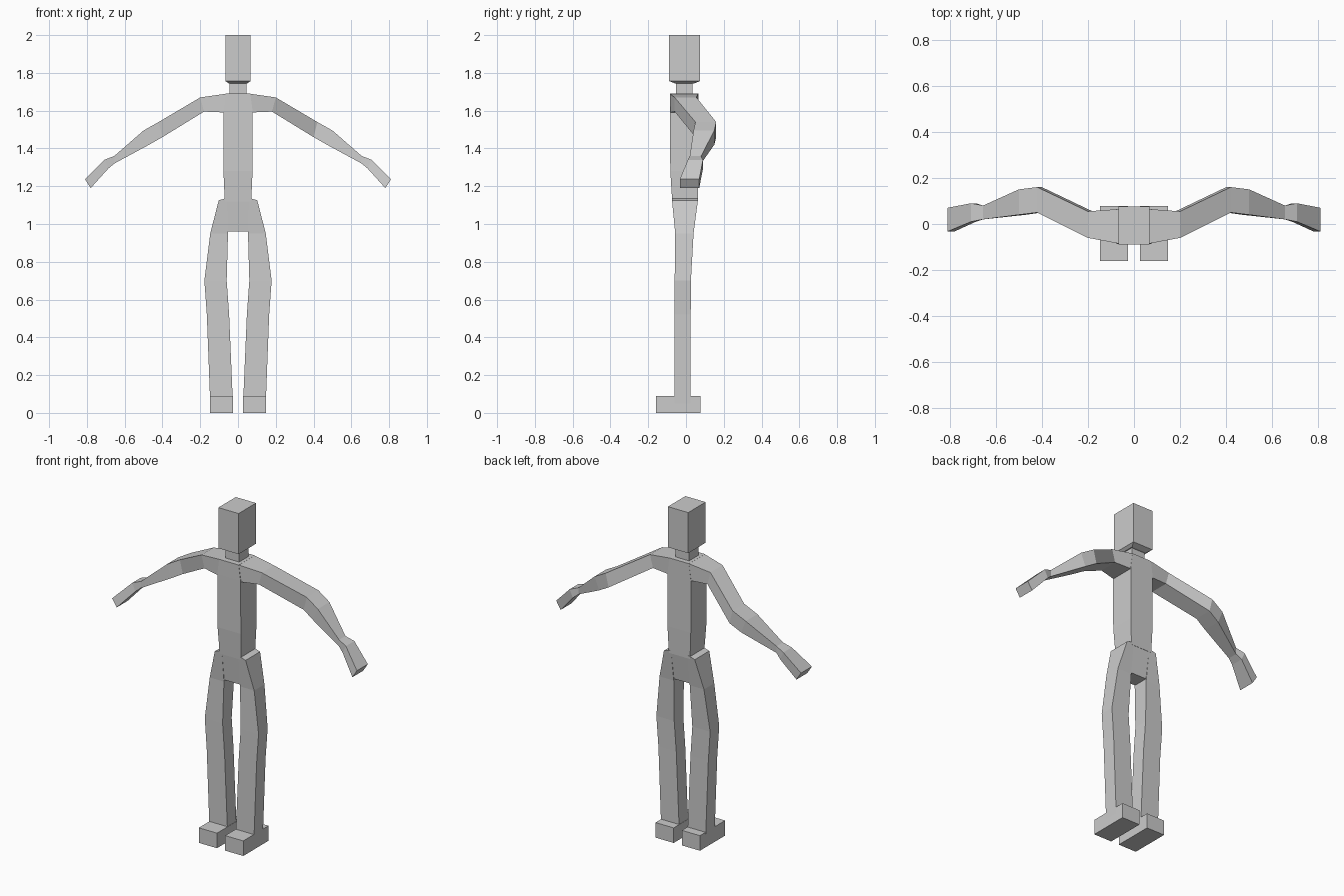
import bpy
import bmesh

# Remove the default cube
default_cube = bpy.data.objects.get("Cube")
if default_cube:
    bpy.data.objects.remove(default_cube, do_unlink=True)

# One plain grey for the whole figure
GREY = (0.6, 0.6, 0.6, 1)
grey = bpy.data.materials.new("plain grey")
grey.use_nodes = True
grey.diffuse_color = GREY
grey.node_tree.nodes["Principled BSDF"].inputs["Base Color"].default_value = GREY


def loft(name, rings):
    """Skin a chain of four-cornered rings and cap both ends."""
    bm = bmesh.new()
    loops = [[bm.verts.new(corner) for corner in ring] for ring in rings]
    for first, second in zip(loops, loops[1:]):
        for i in range(4):
            j = (i + 1) % 4
            bm.faces.new((first[i], first[j], second[j], second[i]))
    bm.faces.new(loops[0])
    bm.faces.new(loops[-1])
    bmesh.ops.recalc_face_normals(bm, faces=bm.faces)
    mesh = bpy.data.meshes.new(name)
    bm.to_mesh(mesh)
    bm.free()
    mesh.materials.append(grey)
    obj = bpy.data.objects.new(name, mesh)
    bpy.context.collection.objects.link(obj)
    return obj


def level_ring(z, left, right, front, back):
    """Horizontal rectangle used for the trunk, head and feet."""
    return [(left, front, z), (right, front, z), (right, back, z), (left, back, z)]


def column(name, sections):
    """Stack symmetric sections given as height, half width, front, back."""
    return loft(name, [level_ring(z, -half, half, front, back)
                       for z, half, front, back in sections])


def limb_ring(side, upper, lower, front, back):
    """Sloping ring from an upper and a lower (x, z) point."""
    (ux, uz), (lx, lz) = upper, lower
    return [(side * ux, front, uz), (side * ux, back, uz),
            (side * lx, back, lz), (side * lx, front, lz)]


# Head, with a shallow taper underneath into the neck
column("head", [(1.745, 0.05, -0.06, 0.045), (1.757, 0.067, -0.09, 0.075),
                (2, 0.067, -0.09, 0.075)])
column("neck", [(1.67, 0.045, -0.053, 0.035), (1.75, 0.045, -0.053, 0.035)])

# Trunk: waist tapers towards the hips
column("torso", [(1.12, 0.07, -0.073, 0.062), (1.28, 0.077, -0.083, 0.065),
                 (1.6, 0.077, -0.086, 0.065), (1.69, 0.065, -0.086, 0.065)])
column("pelvis", [(0.96, 0.053, -0.055, 0.038), (1.13, 0.07, -0.073, 0.062)])

# Arm sections: upper point, lower point, front, back
ARM = [
    ((0.06, 1.69), (0.06, 1.59), -0.086, 0.065),   # shoulder root
    ((0.2, 1.67), (0.18, 1.595), -0.06, 0.055),    # shoulder
    ((0.42, 1.54), (0.4, 1.46), 0.05, 0.16),       # elbow
    ((0.5, 1.495), (0.47, 1.42), 0.04, 0.15),      # below elbow
    ((0.655, 1.36), (0.655, 1.32), 0.02, 0.08),    # wrist
    ((0.707, 1.34), (0.686, 1.294), 0.01, 0.09),   # palm
    ((0.81, 1.237), (0.78, 1.19), -0.033, 0.07),   # fingertips
]

# Leg sections: outer point, inner point, front, back
LEG = [
    ((0.147, 0.05), (0.027, 0.05), -0.06, 0.025),   # ankle
    ((0.165, 0.52), (0.047, 0.52), -0.06, 0.025),   # calf
    ((0.178, 0.7), (0.06, 0.7), -0.06, 0.026),      # knee
    ((0.147, 0.95), (0.053, 0.95), -0.057, 0.04),   # thigh
    ((0.102, 1.125), (0.055, 1.14), -0.074, 0.063), # hip
]

# Mirrored limbs and feet
for label, side in (("left", 1), ("right", -1)):
    loft(label + "_arm", [limb_ring(side, *section) for section in ARM])
    loft(label + "_leg", [limb_ring(side, *section) for section in LEG])
    loft(label + "_foot", [level_ring(z, side * 0.027, side * 0.147, -0.16, 0.078)
                           for z in (0, 0.09)])
